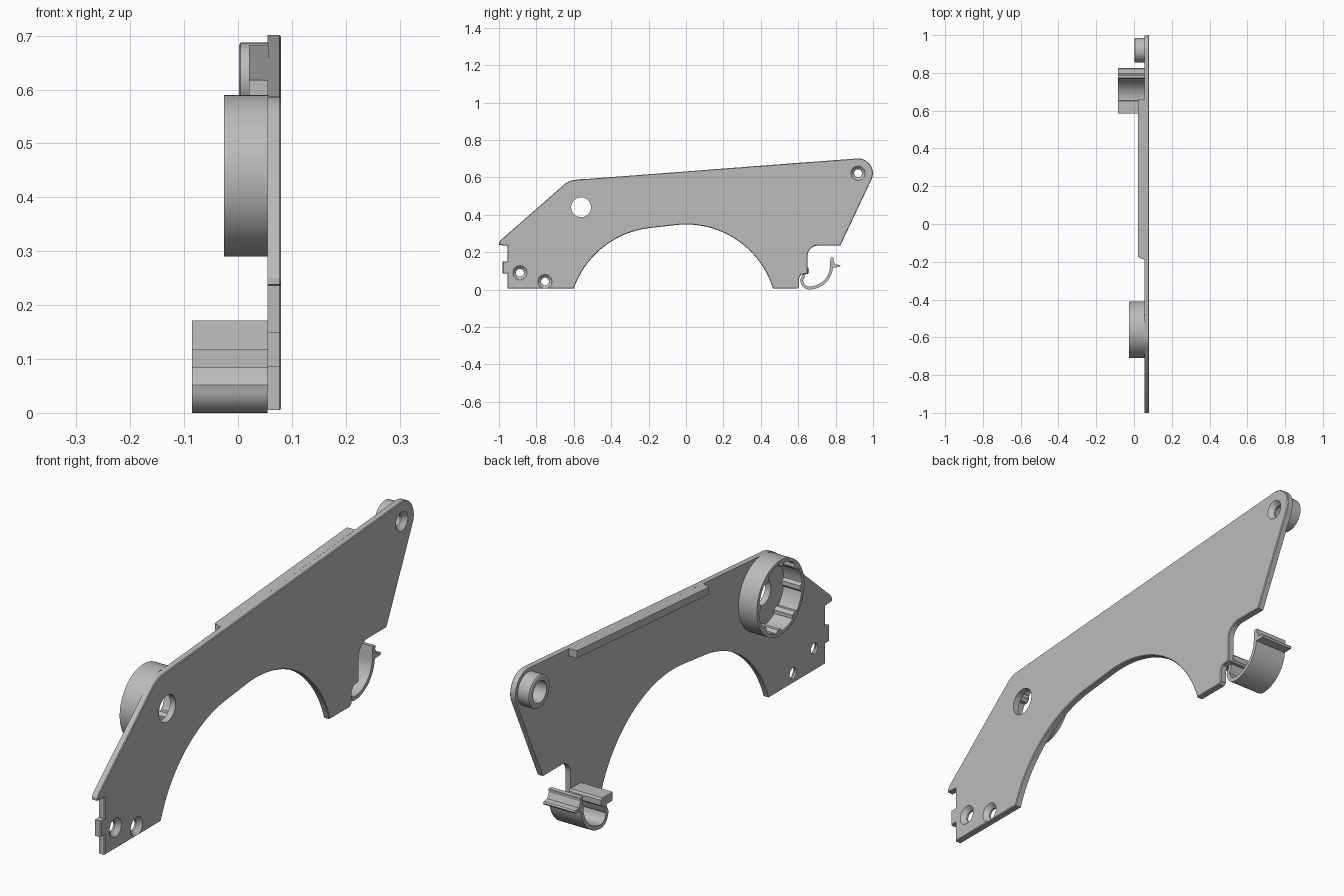
import bpy, bmesh
from math import sin, cos, pi, radians
from mathutils import Vector

cube = bpy.data.objects.get("Cube")
if cube:
    bpy.data.objects.remove(cube, do_unlink=True)

grey = bpy.data.materials.new("plain grey")
grey.use_nodes = True
grey.diffuse_color = (0.5, 0.5, 0.5, 1)
grey.node_tree.nodes["Principled BSDF"].inputs["Base Color"].default_value = (0.5, 0.5, 0.5, 1)

BACK, FACE = 0.055, 0.08      # inner and outer side of the plate


def finish(name, bm):
    bmesh.ops.recalc_face_normals(bm, faces=bm.faces)
    mesh = bpy.data.meshes.new(name)
    bm.to_mesh(mesh)
    bm.free()
    mesh.materials.append(grey)
    ob = bpy.data.objects.new(name, mesh)
    bpy.context.collection.objects.link(ob)
    return ob


def smooth(ob):
    bpy.ops.object.select_all(action='DESELECT')
    ob.select_set(True)
    bpy.context.view_layer.objects.active = ob
    bpy.ops.object.shade_smooth_by_angle(angle=radians(30))


def arc(cy, cz, r, a0, a1, n=12):
    angles = [radians(a0 + (a1 - a0) * i / n) for i in range(n + 1)]
    return [(cy + r * cos(a), cz + r * sin(a)) for a in angles]


def prism(name, outline, x0, x1, chamfer=0):
    """Extrude a side outline along x, optionally chamfering the outer rim."""
    bm = bmesh.new()
    cap = bm.faces.new([bm.verts.new((x0, y, z)) for y, z in outline])
    out = bmesh.ops.extrude_face_region(bm, geom=[cap], use_keep_orig=True)["geom"]
    top = [g for g in out if isinstance(g, bmesh.types.BMVert)]
    bmesh.ops.translate(bm, verts=top, vec=(x1 - x0, 0, 0))
    if chamfer:
        rim = [e for e in bm.edges if all(abs(v.co.x - x1) < 1e-5 for v in e.verts)]
        bmesh.ops.bevel(bm, geom=rim, offset=chamfer, segments=1, affect='EDGES')
    return finish(name, bm)


def lathe(name, cy, cz, profile, n=48, ribs=None):
    """Revolve a closed (radius, x) profile; ribs thicken the bore in some sectors."""
    bm = bmesh.new()
    rings = []
    for i in range(n):
        a = 2 * pi * i / n
        ring = []
        for k, (r, x) in enumerate(profile):
            if ribs and k in ribs and i % 12 < 3:
                r -= 0.012
            ring.append(bm.verts.new((x, cy + r * cos(a), cz + r * sin(a))))
        rings.append(ring)
    m = len(profile)
    for i in range(n):
        a, b = rings[i], rings[(i + 1) % n]
        for k in range(m):
            bm.faces.new((a[k], a[(k + 1) % m], b[(k + 1) % m], b[k]))
    return finish(name, bm)


def drill(plate, cy, cz, sections):
    """Cut a round hole through the plate, given (radius, x) sections."""
    bm = bmesh.new()
    rings = [[bm.verts.new((x, y, z)) for y, z in arc(cy, cz, r, 0, 352.5, 47)]
             for r, x in sections]
    for a, b in zip(rings, rings[1:]):
        for i in range(48):
            j = (i + 1) % 48
            bm.faces.new((a[i], a[j], b[j], b[i]))
    bm.faces.new(rings[0])
    bm.faces.new(rings[-1])
    cutter = finish("hole_cutter", bm)
    cutter.hide_render = True
    mod = plate.modifiers.new("hole", 'BOOLEAN')
    mod.operation, mod.solver, mod.object = 'DIFFERENCE', 'EXACT', cutter
    bpy.context.view_layer.objects.active = plate
    bpy.ops.object.modifier_apply(modifier=mod.name)
    bpy.data.objects.remove(cutter, do_unlink=True)


def strip(path, half):
    """Outline of a band of constant thickness along a path."""
    pts = [Vector(p) for p in path]
    left, right = [], []
    for i, p in enumerate(pts):
        d = (pts[min(i + 1, len(pts) - 1)] - pts[max(i - 1, 0)]).normalized()
        side = Vector((-d.y, d.x)) * half
        left.append(tuple(p + side))
        right.append(tuple(p - side))
    return left + right[::-1]


# Side plate with wheel arch, clip notch and locating tab
outline = [(-0.95, 0.005)]
outline += arc(-0.14, -0.155, 0.487, 160.8, 95.4, 24)
outline += arc(0, -0.139, 0.487, 95.4, 17.2, 28)
outline += [(0.595, 0.005), (0.605, 0.015), (0.605, 0.06), (0.615, 0.08), (0.65, 0.085)]
outline += arc(0.705, 0.18, 0.055, 180, 90, 8)
outline += [(0.825, 0.235)]
outline += arc(0.92, 0.622, 0.079, -24, 94.3, 18)
outline += arc(-0.585, 0.487, 0.1, 94.3, 131, 8)
outline += [(-0.99, 0.265), (-1, 0.25), (-1, 0.238), (-0.955, 0.235), (-0.955, 0.15),
            (-0.98, 0.15), (-0.98, 0.085), (-0.955, 0.085), (-0.955, 0.005)]
outline.pop(0)
plate = prism("side_plate", outline, BACK, FACE, chamfer=0.003)

# Countersunk screw holes and the large round hole
for y, z in [(-0.888, 0.09), (-0.754, 0.043), (0.92, 0.622)]:
    drill(plate, y, z, [(0.021, 0.04), (0.021, 0.063), (0.04, 0.082)])
drill(plate, -0.561, 0.44, [(0.053, 0.03), (0.053, 0.1)])
smooth(plate)

# Large collar with ribbed bore, and the small screw boss
smooth(lathe("bearing_collar", -0.56, 0.44,
             [(0.15, BACK + 0.002), (0.15, -0.026), (0.136, -0.026), (0.136, BACK + 0.002)],
             n=96, ribs=(2, 3)))
smooth(lathe("screw_boss", 0.92, 0.622,
             [(0.065, BACK + 0.002), (0.065, 0.005), (0.06, 0.002),
              (0.043, 0.002), (0.043, BACK + 0.002)]))

# Stiffening rail along the top edge, tapered at its front end
rail = prism("top_rail", [(-0.19, 0.588), (0.66, 0.652), (0.66, 0.682), (-0.19, 0.617)],
             0.02, BACK + 0.002)
for v in rail.data.vertices:
    if v.co.x < 0.03 and v.co.y < 0:
        v.co.y += 0.015
        v.co.z += 0.001
smooth(rail)

# Spring clip: mounting block, curved arm and catch
smooth(prism("clip_block", [(0.585, 0.083), (0.65, 0.083), (0.657, 0.09), (0.657, 0.111),
                            (0.65, 0.118), (0.585, 0.118)], -0.085, BACK + 0.002))
path = [(0.632, 0.09), (0.628, 0.07), (0.618, 0.05)]
path += arc(0.66, 0.048, 0.04, 190, 270, 8)
path += arc(0.657, 0.129, 0.121, 280, 360, 12)
path += [(0.779, 0.15), (0.781, 0.171)]
smooth(prism("clip_arm", strip(path, 0.008), -0.085, BACK))
smooth(prism("clip_catch", [(0.775, 0.118), (0.82, 0.12), (0.825, 0.127), (0.82, 0.132),
                            (0.798, 0.135), (0.786, 0.16), (0.775, 0.165)], -0.085, BACK))
